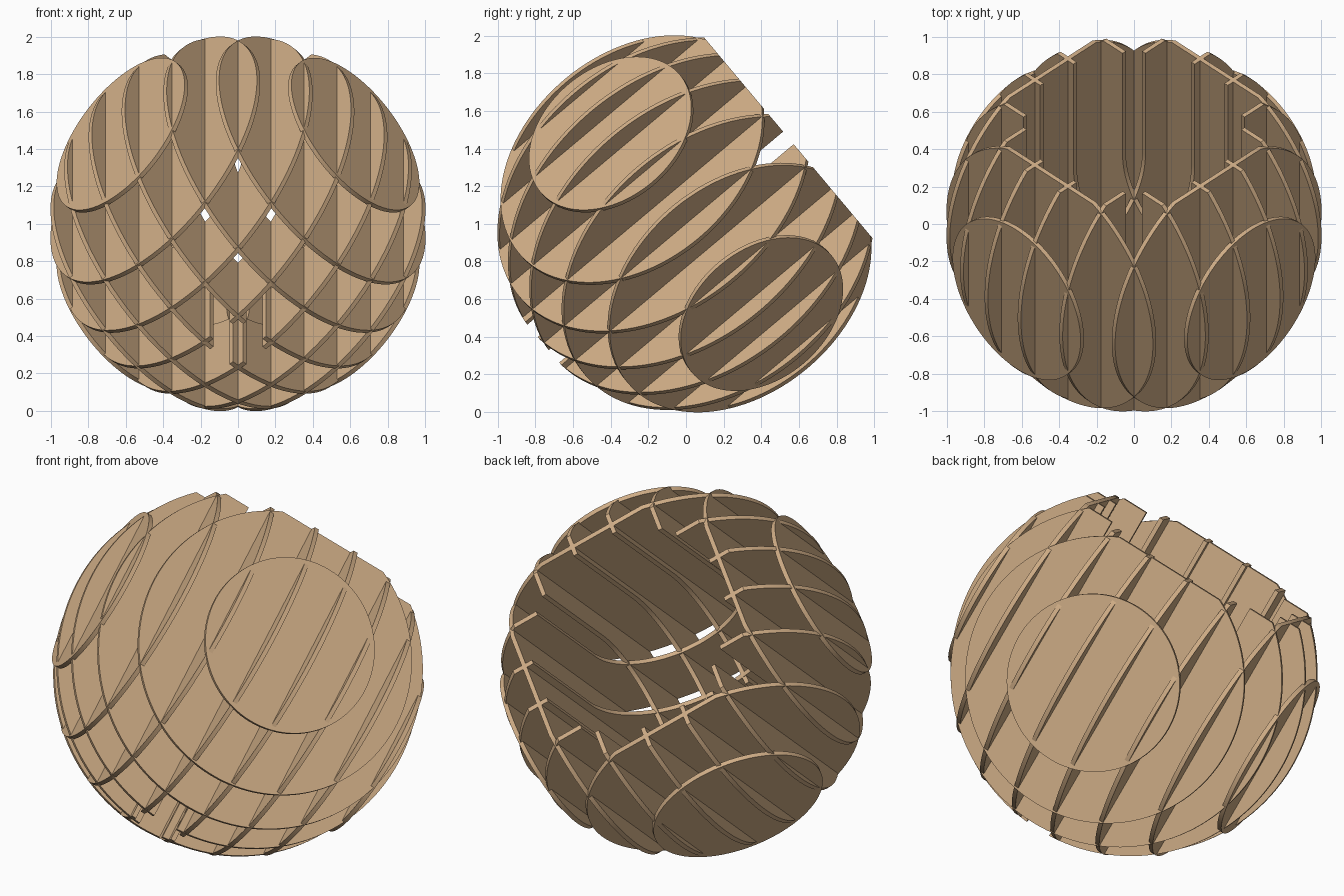
import bpy, bmesh, math
from mathutils import Matrix, Vector

if "Cube" in bpy.data.objects:
    bpy.data.objects.remove(bpy.data.objects["Cube"], do_unlink=True)

RADIUS = 1.0       # outer ball
CAVITY = 0.585     # round-bottomed well
OPENING = 0.71     # height of the flat cut along the tilted axis
SOCKET = 0.145     # small hole at the closed end
THICK = 0.025
TILT = math.radians(40)
STEPS = 48

wood = bpy.data.materials.new("tan_wood")
wood.use_nodes = True
tan = (0.63, 0.42, 0.24, 1)
wood.diffuse_color = tan
wood.node_tree.nodes["Principled BSDF"].inputs["Base Color"].default_value = tan


def chord(radius, offset):
    """Half width of a circle sliced at an offset, zero if missed."""
    return math.sqrt(max(radius ** 2 - offset ** 2, 0))


def arc(radius, start, end):
    return [(radius * math.cos(start + (end - start) * i / STEPS),
             radius * math.sin(start + (end - start) * i / STEPS))
            for i in range(STEPS + 1)]


def plate_outlines(offset):
    """Outlines of one slice; the right half is drawn, then mirrored."""
    outer, well, slot = (chord(r, offset) for r in (RADIUS, CAVITY, SOCKET))
    low = -math.acos(slot / outer)
    high = math.asin(min(OPENING / outer, 1))
    half = arc(outer, low, high)
    if well:
        half += [(well, OPENING)] + arc(well, 0, -math.acos(slot / well))
    mirrored = [(-s, t) for s, t in reversed(half)]
    if slot:
        return [half, mirrored]
    return [half + [p for p in mirrored if abs(p[0]) > 1e-6]]


def make_plate(name, offset, matrix):
    bm = bmesh.new()
    for outline in plate_outlines(offset):
        points = [p for i, p in enumerate(outline)
                  if (Vector(p) - Vector(outline[i - 1])).length > 1e-5]
        face = bm.faces.new([bm.verts.new((s, t, -THICK / 2)) for s, t in points])
        top = bmesh.ops.extrude_face_region(bm, geom=[face], use_keep_orig=True)
        verts = [g for g in top["geom"] if isinstance(g, bmesh.types.BMVert)]
        bmesh.ops.translate(bm, verts=verts, vec=(0, 0, THICK))
    bmesh.ops.recalc_face_normals(bm, faces=bm.faces)
    mesh = bpy.data.meshes.new(name)
    bm.to_mesh(mesh)
    bm.free()
    mesh.materials.append(wood)
    obj = bpy.data.objects.new(name, mesh)
    bpy.context.collection.objects.link(obj)
    obj.matrix_world = matrix
    return obj


# Two crossing families of slices, all parallel to the tilted axis
axis = Vector((0, math.cos(TILT), math.sin(TILT)))
side = Vector((1, 0, 0))
up = side.cross(axis)
plates = []
for family, turn in (("rising", 1), ("falling", -1)):
    across = (side + turn * up).normalized()
    normal = across.cross(axis)
    for i in range(8):
        offset = (i - 3.5) / 4
        frame = Matrix((across, axis, normal)).transposed().to_4x4()
        frame.translation = Vector((0, 0, 1)) + normal * offset
        plates.append(make_plate(f"{family}_plate_{i + 1}", offset, frame))

# Smooth rims with crisp plate edges
bpy.ops.object.select_all(action="DESELECT")
for obj in plates:
    obj.select_set(True)
bpy.context.view_layer.objects.active = plates[0]
bpy.ops.object.shade_smooth_by_angle(angle=math.radians(30))
